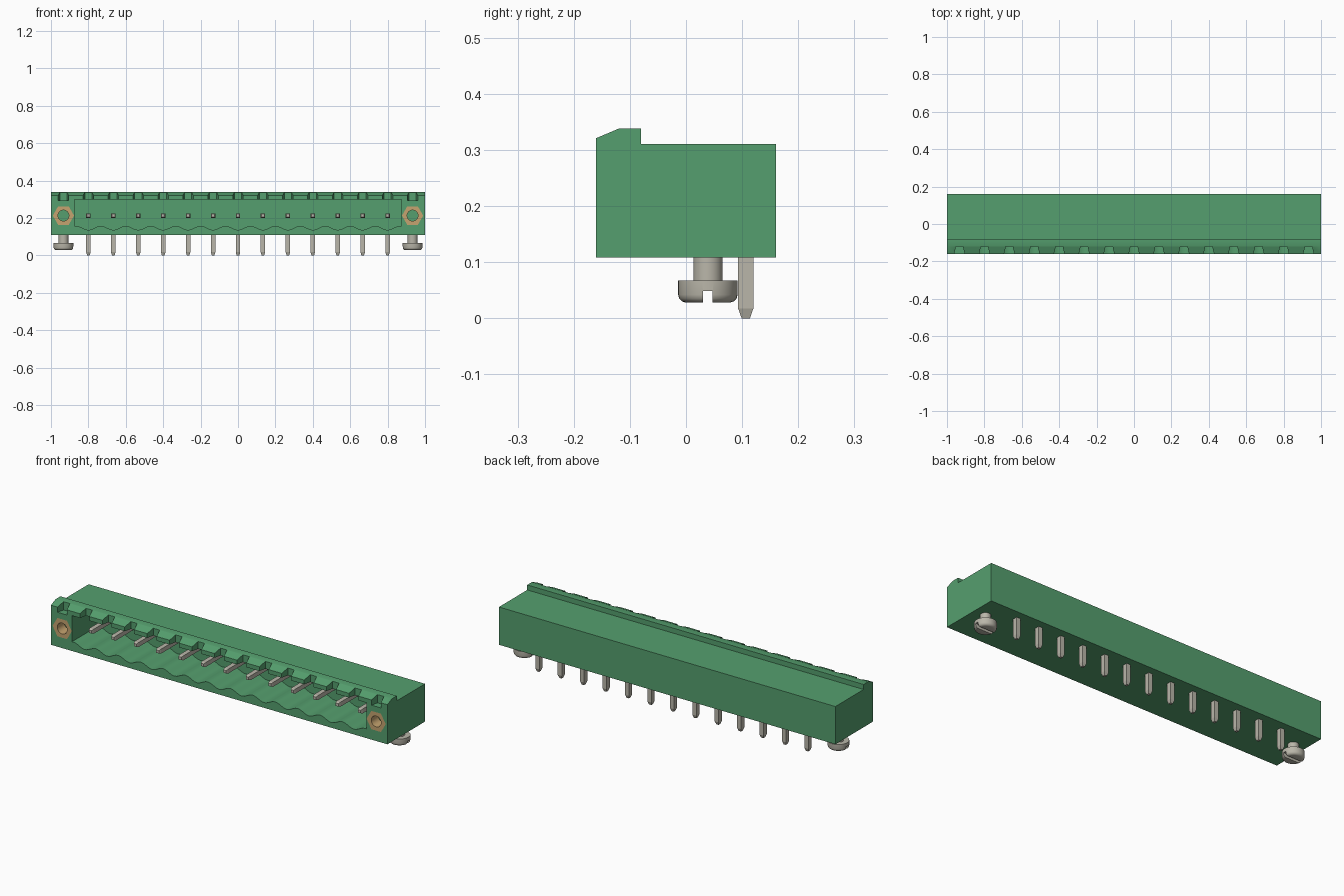
import bpy, bmesh, math
from mathutils import Vector

if "Cube" in bpy.data.objects:
    bpy.data.objects.remove(bpy.data.objects["Cube"], do_unlink=True)


def material(name, rgb):
    m = bpy.data.materials.new(name)
    m.use_nodes = True
    m.diffuse_color = (*rgb, 1)
    bsdf = next(n for n in m.node_tree.nodes if n.type == "BSDF_PRINCIPLED")
    bsdf.inputs["Base Color"].default_value = (*rgb, 1)
    return m


GREEN = material("green plastic", (0.091, 0.347, 0.156))
METAL = material("tinned metal", (0.49, 0.47, 0.40))
BRASS = material("brass", (0.56, 0.37, 0.16))

PITCH = 2 / 15
POLES = [(i - 6) * PITCH for i in range(13)]
FLANGES = [-7 * PITCH, 7 * PITCH]
PIN_Z = 0.213


def finish(name, bm, mat):
    bmesh.ops.recalc_face_normals(bm, faces=bm.faces)
    me = bpy.data.meshes.new(name)
    bm.to_mesh(me)
    bm.free()
    ob = bpy.data.objects.new(name, me)
    bpy.context.collection.objects.link(ob)
    me.materials.append(mat)
    return ob


def add_prism(bm, pts, axis, a, b, scale=1.0):
    """Extrude a 2D outline along an axis; scale resizes the far end."""
    place = {"x": lambda u, v, w: (w, u, v),
             "y": lambda u, v, w: (u, w, v),
             "z": lambda u, v, w: (u, v, w)}[axis]
    cu = sum(p[0] for p in pts) / len(pts)
    cv = sum(p[1] for p in pts) / len(pts)
    near = [bm.verts.new(place(u, v, a)) for u, v in pts]
    far = [bm.verts.new(place(cu + (u - cu) * scale, cv + (v - cv) * scale, b)) for u, v in pts]
    bm.faces.new(near)
    bm.faces.new(far[::-1])
    for i in range(len(pts)):
        j = (i + 1) % len(pts)
        bm.faces.new((near[i], far[i], far[j], near[j]))


def prism(name, pts, axis, a, b, mat):
    bm = bmesh.new()
    add_prism(bm, pts, axis, a, b)
    return finish(name, bm, mat)


def ngon(cx, cy, r, n):
    return [(cx + r * math.cos(2 * math.pi * i / n), cy + r * math.sin(2 * math.pi * i / n))
            for i in range(n)]


def rect(cx, cy, w, h):
    return [(cx - w / 2, cy - h / 2), (cx + w / 2, cy - h / 2),
            (cx + w / 2, cy + h / 2), (cx - w / 2, cy + h / 2)]


def activate(ob):
    bpy.ops.object.select_all(action="DESELECT")
    ob.select_set(True)
    bpy.context.view_layer.objects.active = ob


def cut(ob, cutter):
    mod = ob.modifiers.new("cut", "BOOLEAN")
    mod.operation, mod.solver, mod.object = "DIFFERENCE", "EXACT", cutter
    activate(ob)
    bpy.ops.object.modifier_apply(modifier=mod.name)
    bpy.data.objects.remove(cutter, do_unlink=True)


def smooth(ob):
    activate(ob)
    bpy.ops.object.shade_smooth_by_angle(angle=math.radians(35))


# Housing: side profile with a latching ridge along the front top edge
housing = prism("housing", [(-0.16, 0.108), (0.16, 0.108), (0.16, 0.311), (-0.08, 0.311),
                            (-0.08, 0.338), (-0.12, 0.338), (-0.16, 0.321)],
                "x", -1, 1, GREEN)

# Socket cavity with a scalloped floor, one dip per pole
STEPS = 13 * 10
floor = []
for i in range(STEPS + 1):
    x = -6.5 * PITCH + 13 * PITCH * i / STEPS
    floor.append((x, 0.147 - 0.011 * math.cos(2 * math.pi * x / PITCH)))
outline = [(-0.875, 0.158)] + floor + [(0.875, 0.158), (0.875, 0.298), (-0.875, 0.298)]
cut(housing, prism("cavity_cutter", outline, "y", -0.2, 0.06, GREEN))

# Tapered coding notches in the ridge
bm = bmesh.new()
for x in POLES + FLANGES:
    add_prism(bm, [(x - 0.032, -0.18), (x + 0.032, -0.18), (x + 0.028, -0.16),
                   (x + 0.019, -0.121), (x - 0.019, -0.121), (x - 0.028, -0.16)],
              "z", 0.293, 0.36)
cut(housing, finish("notch_cutter", bm, GREEN))

# Hexagonal nut pockets in the end flanges
bm = bmesh.new()
for x in FLANGES:
    add_prism(bm, ngon(x, PIN_Z, 0.057, 6), "y", -0.2, -0.10)
cut(housing, finish("pocket_cutter", bm, GREEN))
smooth(housing)

# Threaded flange nuts and mounting screws
for side, x in zip(("right", "left"), FLANGES):
    nut = prism(side + "_flange_nut", ngon(x, PIN_Z, 0.057, 6), "y", -0.16, -0.10, BRASS)
    cut(nut, prism("bore_cutter", ngon(x, PIN_Z, 0.029, 32), "y", -0.2, -0.05, BRASS))
    smooth(nut)

    bm = bmesh.new()
    profile = [(0, 0.028), (0.040, 0.028), (0.046, 0.030), (0.051, 0.035), (0.053, 0.042),
               (0.053, 0.067), (0.026, 0.067), (0.026, 0.125), (0, 0.125)]
    vs = [bm.verts.new((x + r, 0.039, z)) for r, z in profile]
    es = [bm.edges.new(p) for p in zip(vs, vs[1:])]
    bmesh.ops.spin(bm, geom=vs + es, cent=Vector((x, 0.039, 0)), axis=(0, 0, 1),
                   angle=2 * math.pi, steps=32)
    bmesh.ops.remove_doubles(bm, verts=bm.verts, dist=1e-5)
    screw = finish(side + "_mounting_screw", bm, METAL)
    cut(screw, prism("slot_cutter", rect(x, 0.039, 0.2, 0.017), "z", 0.0, 0.049, METAL))
    smooth(screw)

# Right-angled contact pins with tapered tips
for n, x in enumerate(POLES, 1):
    bm = bmesh.new()
    foot = rect(x, 0.1065, 0.024, 0.0268)
    add_prism(bm, foot, "z", 0.017, PIN_Z)
    add_prism(bm, foot, "z", 0.017, 0.0, 0.55)
    blade = rect(x, PIN_Z, 0.024, 0.024)
    add_prism(bm, blade, "y", -0.10, 0.115)
    add_prism(bm, blade, "y", -0.10, -0.112, 0.65)
    finish("contact_pin_%02d" % n, bm, METAL)
